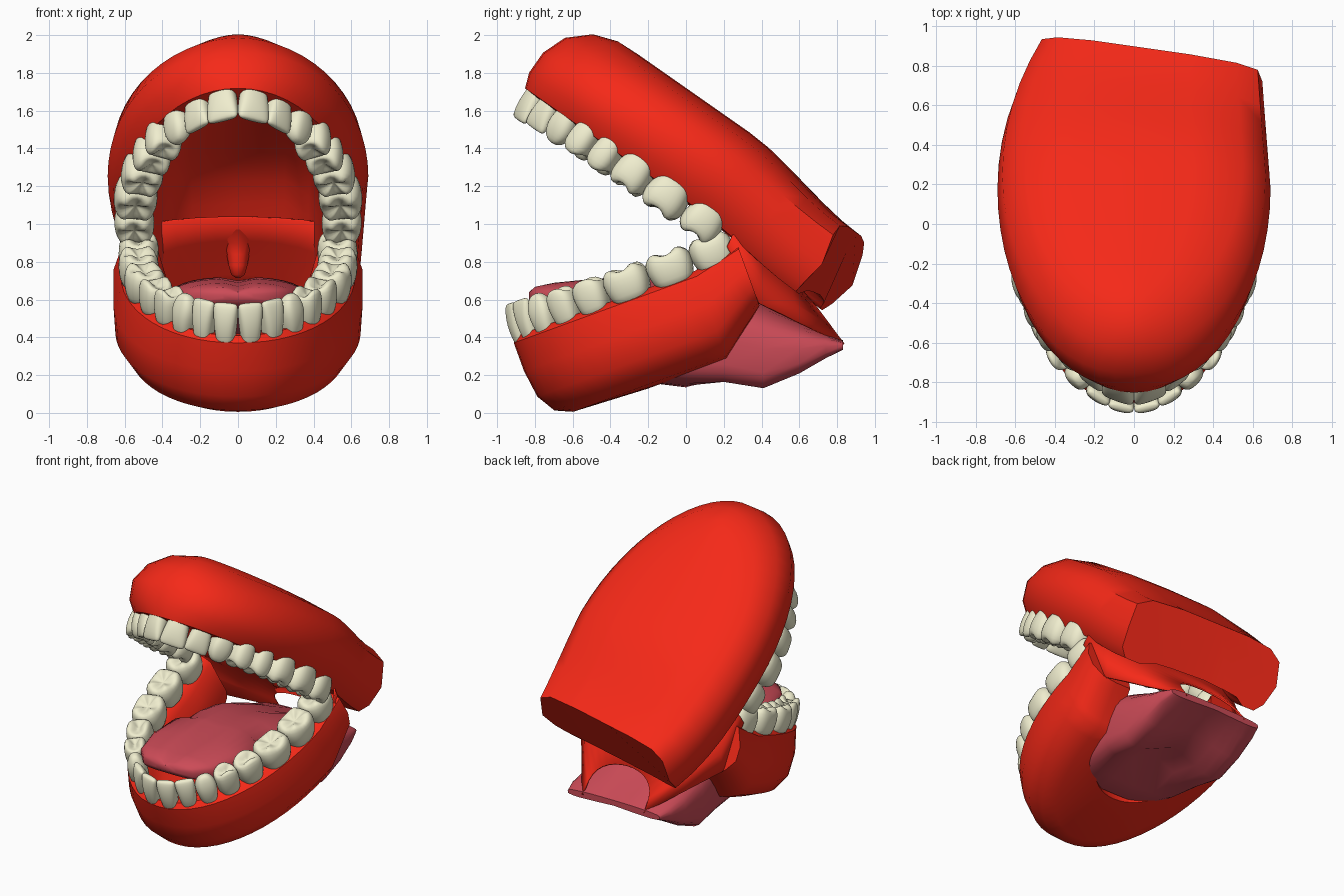
import bpy, bmesh, math
from mathutils import Vector

if "Cube" in bpy.data.objects:
    bpy.data.objects.remove(bpy.data.objects["Cube"])


def material(name, col):
    m = bpy.data.materials.new(name)
    m.diffuse_color = (*col, 1)
    m.use_nodes = True
    m.node_tree.nodes["Principled BSDF"].inputs["Base Color"].default_value = m.diffuse_color
    return m


RED = material("gum_red", (0.92, 0.022, 0.009))
PINK = material("tongue_pink", (0.60, 0.07, 0.095))
IVORY = material("tooth_ivory", (0.87, 0.85, 0.62))


def finish(bm, name, mat, angle=45, subsurf=0):
    bmesh.ops.remove_doubles(bm, verts=bm.verts, dist=0.0005)
    bmesh.ops.recalc_face_normals(bm, faces=bm.faces)
    me = bpy.data.meshes.new(name)
    bm.to_mesh(me)
    bm.free()
    ob = bpy.data.objects.new(name, me)
    bpy.context.collection.objects.link(ob)
    me.materials.append(mat)
    bpy.ops.object.select_all(action='DESELECT')
    bpy.context.view_layer.objects.active = ob
    ob.select_set(True)
    bpy.ops.object.shade_smooth_by_angle(angle=math.radians(angle))
    if subsurf:
        mod = ob.modifiers.new("smooth", 'SUBSURF')
        mod.levels = mod.render_levels = subsurf
    return ob


def loft(bm, rows, closed=True, caps=True):
    """Bridge equal rows of points, optionally closing each row and the ends."""
    vs = [[bm.verts.new(p) for p in r] for r in rows]
    n = len(rows[0])
    for a, b in zip(vs, vs[1:]):
        for i in range(n if closed else n - 1):
            j = (i + 1) % n
            bm.faces.new((a[i], a[j], b[j], b[i]))
    if caps:
        bm.faces.new(vs[0])
        bm.faces.new(vs[-1])


def spow(v, p):
    return math.copysign(abs(v) ** p, v)


# Tilted frames of the two jaws: across, along the jaw, normal to the bite
CU, SU = math.cos(math.radians(35)), math.sin(math.radians(35))
CL, SL = math.cos(math.radians(20)), math.sin(math.radians(20))


def upper(x, s, n):
    return Vector((x, s * CU + n * SU, 1 - s * SU + n * CU))


def lower(x, s, n):
    return Vector((x, s * CL - n * SL, s * SL + n * CL))


def arch():
    """U-shaped stations: across factor, forward factor, backward extension."""
    half = [(math.sin(t), -math.cos(t), 0) for t in
            [math.pi / 2 * i / 14 for i in range(15)]]
    half += [(1, 0, k / 6) for k in range(1, 7)]
    return [(-a, b, c) for a, b, c in reversed(half[1:])] + half


# Upper jaw: (half width, front reach, height, height at back, roundness)
prof = [(0, .80, .40, .10, 1), (.25, .87, .39, .09, 1), (.38, .92, .29, .08, 1.1),
        (.43, .97, .14, .06, 1.15), (.48, 1.03, .09, .04, 1.1), (.60, 1.11, .10, .04, 1),
        (.66, 1.14, .18, .10, .9), (.69, 1.14, .31, .24, .88), (.665, 1.09, .44, .40, 1.05),
        (.55, .98, .54, .46, 1.15), (.3, .85, .585, .48, 1.1), (0, .72, .59, .48, 1)]
rows = []
for cx, cs, e in arch():
    row = []
    for w, a, n0, n1, p in prof:
        n = n0 + (n1 - n0) * e * e * (3 - 2 * e)
        x = w * spow(cx, p) * (1 - .06 * e if cx > 0 else 1 - .3 * e * e)
        end = .76 - .174 * x + .07 * max(0, 1 - abs(n - .22) / .25)
        row.append(upper(x, a * cs + e * end, n))
    rows.append(row)
bm = bmesh.new()
loft(bm, rows, closed=False)
finish(bm, "upper_jaw", RED)

# Lower jaw: (half width, front reach, height, height at back)
prof = [(.47, .94, .68, .73), (.56, 1.0, .69, .745), (.62, 1.03, .66, .72), (.66, 1.03, .50, .60),
        (.65, 1.01, .35, .50), (.58, .95, .25, .42), (.48, .86, .21, .40), (.36, .45, .19, .40),
        (.35, .45, .46, .47), (.38, .82, .54, .56), (.42, .90, .62, .70)]
rows = []
for cx, cs, e in arch():
    rows.append([lower(w * spow(cx, .95), .3 + a * cs + e * .26, n0 + (n1 - n0) * e)
                 for w, a, n0, n1 in prof])
bm = bmesh.new()
loft(bm, rows)
finish(bm, "lower_jaw", RED)

# Teeth: rings of (height, width, depth) from the root to the biting surface
INCISOR = [(-.6, .6, .7), (-.35, .76, .95), (0, .93, 1), (.3, 1, .72), (.46, .97, .4), (.5, .8, .2)]
CANINE = [(-.6, .6, .7), (-.35, .78, .95), (0, 1, 1), (.25, .95, .8), (.45, .65, .5), (.53, .25, .2)]
MOLAR = [(-.6, .7, .75), (-.3, .88, .92), (0, 1, 1), (.3, .98, .95), (.47, .8, .78), (.4, .45, .4),
         (.3, .1, .1)]


def tooth(bm, c, across, out, up, w, d, h, kind):
    shape = INCISOR if kind == 0 else CANINE if kind == 1 else MOLAR
    rows = []
    for k, (z, sw, sd) in enumerate(shape):
        row = []
        for i in range(16):
            p = 2 * math.pi * i / 16
            u = spow(math.cos(p), .75) * sw * w / 2
            v = spow(math.sin(p), .75) * sd * d / 2
            cusp = -.1 * math.cos(kind * p) if kind > 1 and k in (4, 5) else 0
            row.append(c + across * u + out * v + up * (z + cusp) * h)
        rows.append(row)
    loft(bm, rows)


def tooth_row(name, frame, A, W, c0, n, sign, p, sizes):
    bm = bmesh.new()
    pts = [(W * math.sin(t) ** p, c0 - A * math.cos(t)) for t in
           [math.radians(i * .25) for i in range(460)]]
    up = (frame(0, 0, sign) - frame(0, 0, 0)).normalized()
    walked, target, idx = 0, 0, 0
    for w, d, h, kind in sizes:
        target += w / 2
        while walked < target and idx < len(pts) - 2:
            walked += math.dist(pts[idx], pts[idx + 1])
            idx += 1
        target += w / 2
        (x, s), (x2, s2) = pts[idx], pts[idx + 1]
        for m in (1, -1):
            c = frame(m * x, s, n)
            across = (frame(m * x2, s2, n) - c).normalized()
            tooth(bm, c, across, across.cross(up), up, w * 1.06, d, h, kind)
    finish(bm, name, IVORY, 180, 1)


# kind: 0 incisor, 1 canine, 2 premolar, 4 molar
tooth_row("upper_teeth", upper, 1.06, .55, 0, .06, -1, 1.17,
          [(.168, .11, .24, 0), (.155, .11, .22, 0), (.155, .15, .22, 1), (.155, .20, .2, 2),
           (.155, .21, .2, 2), (.205, .23, .2, 4), (.235, .24, .2, 4), (.22, .22, .19, 4)])
tooth_row("lower_teeth", lower, .985, .53, .3, .75, 1, 1.03,
          [(.128, .11, .23, 0), (.128, .11, .23, 0), (.14, .14, .22, 1), (.155, .16, .2, 2),
           (.18, .18, .19, 2), (.24, .22, .19, 4), (.245, .22, .19, 4), (.23, .22, .19, 4)])

# Tongue: (y, half width, bottom, top)
sections = [(-.83, .08, .60, .64), (-.80, .2, .57, .67), (-.7, .29, .53, .69), (-.5, .35, .5, .71),
            (-.25, .38, .42, .72), (-.2, .36, .16, .72), (0, .40, .135, .70), (.2, .42, .13, .66),
            (.41, .43, .10, .58), (.6, .42, .19, .49), (.74, .40, .28, .43), (.83, .37, .33, .385)]
rows = []
for y, w, b, t in sections:
    row = []
    for i in range(32):
        p = 2 * math.pi * i / 32
        co, si = math.cos(p), math.sin(p)
        x = w * spow(co, .8 if si > 0 else .55)
        z = (b + t) / 2 + (t - b) / 2 * spow(si, .7 if si > 0 else .4)
        if si > 0:
            z -= .02 * max(0, 1 - abs(x) / .08) * (t - b > .08)
        elif y > .1:
            z += max(0, 1 - abs(x) / (.8 * w)) * .3 * (t - b)
        row.append((x, y, z))
    rows.append(row)
bm = bmesh.new()
loft(bm, rows)
finish(bm, "tongue", PINK, 60)

# Throat: arched sheet, (base y, base z, top y, top z, half width)
rows = []
for yb, zb, yt, zt, w in [(.22, .88, .30, 1.04, .62), (.39, .58, .42, .92, .57),
                          (.6, .48, .54, .74, .42), (.84, .365, .68, .58, .25)]:
    row = []
    for i in range(17):
        p = math.pi * i / 16
        f = math.sin(p) ** .6
        row.append((w * math.cos(p), yb + (yt - yb) * f, zb + (zt - zb) * f))
    rows.append(row)
bm = bmesh.new()
loft(bm, rows, closed=False, caps=False)
throat = finish(bm, "throat", RED, 60)
throat.modifiers.new("thickness", 'SOLIDIFY').thickness = .012

# Uvula: (y, z, half width)
rows = [[(r * math.cos(i * math.pi / 6), y + r * math.sin(i * math.pi / 6), z) for i in range(12)]
        for y, z, r in [(.50, .97, .15), (.49, .90, .09), (.47, .84, .06), (.46, .78, .05),
                        (.46, .73, .035), (.46, .715, .012)]]
bm = bmesh.new()
loft(bm, rows)
finish(bm, "uvula", RED, 60)
